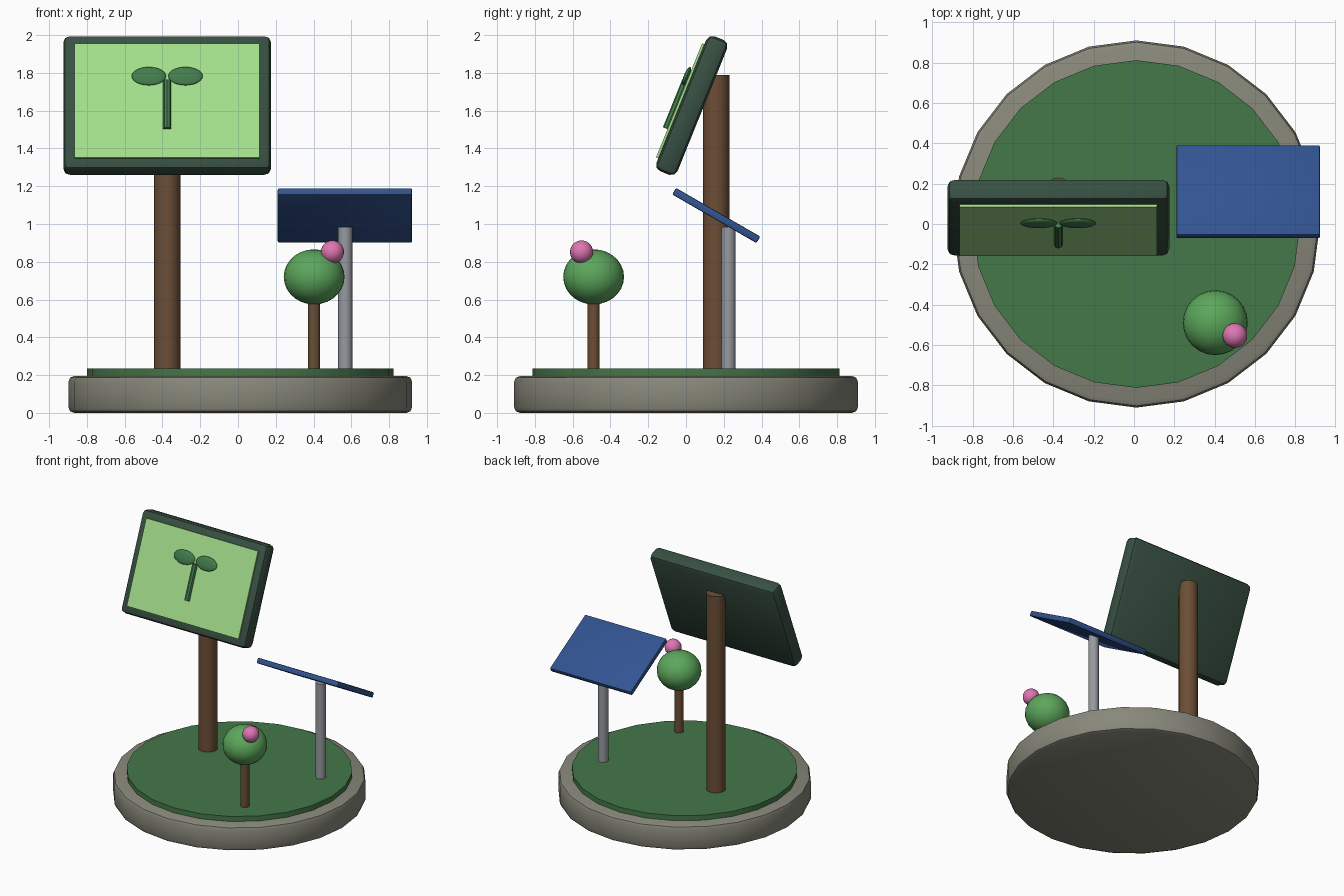
import bpy
import math
from mathutils import Matrix, Vector

if "Cube" in bpy.data.objects:
    bpy.data.objects.remove(bpy.data.objects["Cube"])


def material(name, rgb):
    """Flat material from 0-255 display values."""
    m = bpy.data.materials.new(name)
    lin = [((c / 255 + 0.055) / 1.055) ** 2.4 for c in rgb]
    m.diffuse_color = (*lin, 1)
    m.use_nodes = True
    m.node_tree.nodes["Principled BSDF"].inputs["Base Color"].default_value = m.diffuse_color
    return m


STONE = material("stone", (136, 136, 123))
GRASS = material("grass", (68, 120, 73))
WOOD = material("wood", (108, 78, 54))
FRAME = material("frame_green", (56, 80, 66))
SCREEN = material("screen_green", (163, 223, 140))
SPROUT = material("sprout_green", (66, 124, 76))
METAL = material("metal_grey", (150, 154, 160))
PANEL = material("panel_blue", (50, 84, 146))
LEAF = material("leaf_green", (92, 166, 92))
PINK = material("blossom_pink", (222, 118, 178))


def finish(name, mat, bevel=0, segments=2):
    ob = bpy.context.object
    ob.name = name
    ob.data.materials.append(mat)
    if bevel:
        mod = ob.modifiers.new("bevel", 'BEVEL')
        mod.width = bevel
        mod.segments = segments
        mod.limit_method = 'ANGLE'
        mod.angle_limit = math.radians(40)
        bpy.ops.object.modifier_apply(modifier=mod.name)
    bpy.ops.object.shade_smooth_by_angle(angle=math.radians(35))
    return ob


def cylinder(name, mat, x, y, z0, z1, r, sides=16, bevel=0):
    bpy.ops.mesh.primitive_cylinder_add(vertices=sides, radius=r, depth=z1 - z0,
                                        location=(x, y, (z0 + z1) / 2))
    return finish(name, mat, bevel)


def box(name, mat, center, size, bevel=0):
    bpy.ops.mesh.primitive_cube_add(size=1, location=center)
    bpy.context.object.scale = size
    bpy.ops.object.transform_apply(location=False, rotation=False, scale=True)
    return finish(name, mat, bevel)


def ball(name, mat, center, radii):
    bpy.ops.mesh.primitive_uv_sphere_add(segments=24, ring_count=14, radius=1,
                                         location=center)
    bpy.context.object.scale = radii
    bpy.ops.object.transform_apply(location=False, rotation=False, scale=True)
    return finish(name, mat)


def tilt(objects, pivot, degrees):
    """Place parts built around the origin at a pivot, leaning about x."""
    m = Matrix.Translation(Vector(pivot)) @ Matrix.Rotation(math.radians(degrees), 4, 'X')
    for ob in objects:
        ob.matrix_world = m @ Matrix.Translation(ob.location)


# Round planter base and lawn
cylinder("stone_base", STONE, 0.012, 0, 0, 0.195, 0.91, 24, 0.03)
cylinder("lawn", GRASS, 0.012, 0, 0.15, 0.235, 0.812, 24)

# Sign post and leaning sign with a raised sprout
cylinder("sign_post", WOOD, -0.375, 0.16, 0.2, 1.79, 0.07)
sign = [
    box("sign_frame", FRAME, (0, 0, 0), (1.10, 0.12, 0.77), 0.035),
    box("sign_screen", SCREEN, (0, -0.058, 0), (0.98, 0.03, 0.652)),
    cylinder("sprout_stem", SPROUT, 0, -0.078, -0.164, 0.11, 0.021, 8),
]
for side, label in ((-1, "left"), (1, "right")):
    sign.append(ball("sprout_leaf_" + label, SPROUT,
                     (side * 0.097, -0.084, 0.134), (0.091, 0.015, 0.052)))
tilt(sign, (-0.375, 0.031, 1.627), -22)

# Solar panel on a metal pole
cylinder("panel_pole", METAL, 0.568, 0.225, 0.2, 0.985, 0.038)
tilt([box("solar_panel", PANEL, (0, 0, 0), (0.712, 0.515, 0.04), 0.008)],
     (0.566, 0.16, 1.045), -30)

# Small round tree with a blossom
cylinder("tree_trunk", WOOD, 0.403, -0.489, 0.2, 0.65, 0.032)
ball("tree_crown", LEAF, (0.403, -0.489, 0.72), (0.161, 0.161, 0.146))
ball("blossom", PINK, (0.50, -0.553, 0.852), (0.061, 0.061, 0.061))
